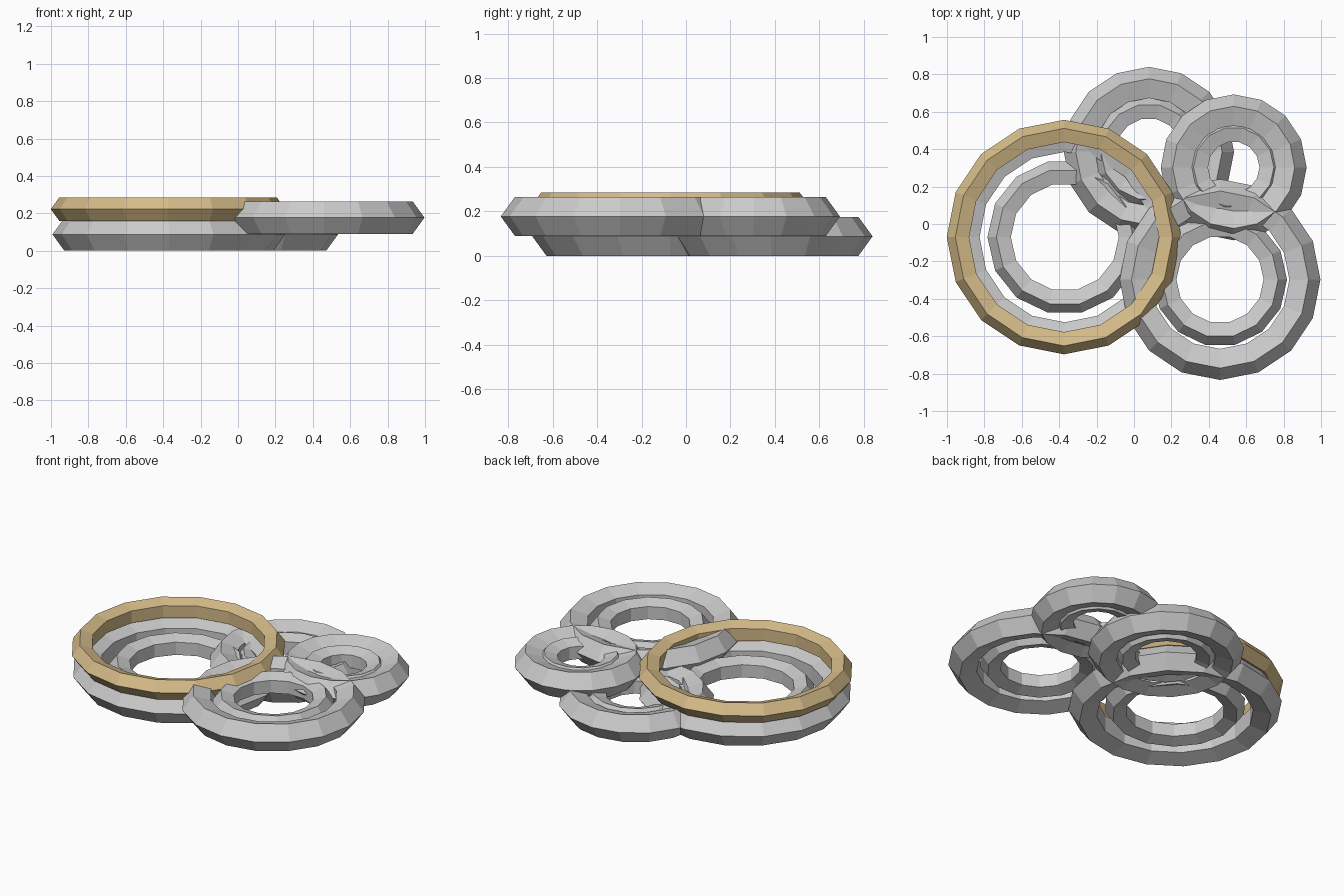
import bpy

if "Cube" in bpy.data.objects:
    bpy.data.objects.remove(bpy.data.objects["Cube"])


def ring(name, x, y, z, major, minor, segs):
    """Low-poly ring with a five-sided cross-section."""
    bpy.ops.mesh.primitive_torus_add(location=(x, y, z), major_radius=major,
                                     minor_radius=minor, major_segments=segs,
                                     minor_segments=5)
    ob = bpy.context.object
    ob.name = name
    bpy.ops.object.shade_flat()
    return ob


# Coils: wide outer ring plus a slimmer inner ring, on two levels
LOW, HIGH = 0.0875, 0.177
coils = [
    ("left_coil", -0.37, -0.07, LOW, 0.53),
    ("back_coil", 0.08, 0.385, LOW, 0.363),
    ("front_coil", 0.46, -0.297, HIGH, 0.445),
    ("right_coil", 0.533, 0.303, HIGH, 0.298),
]
for name, x, y, z, radius in coils:
    ring(name + "_outer", x, y, z, radius, 0.092, 16)
    ring(name + "_inner", x, y, z, radius * 0.65, 0.069, 14)

# Golden top ring
gold = bpy.data.materials.new("gold")
gold.diffuse_color = (0.67, 0.5, 0.25, 1)
gold.use_nodes = True
gold.node_tree.nodes["Principled BSDF"].inputs["Base Color"].default_value = gold.diffuse_color
top = ring("gold_ring", -0.374, -0.07, 0.2225, 0.561, 0.066, 16)
top.data.materials.append(gold)
